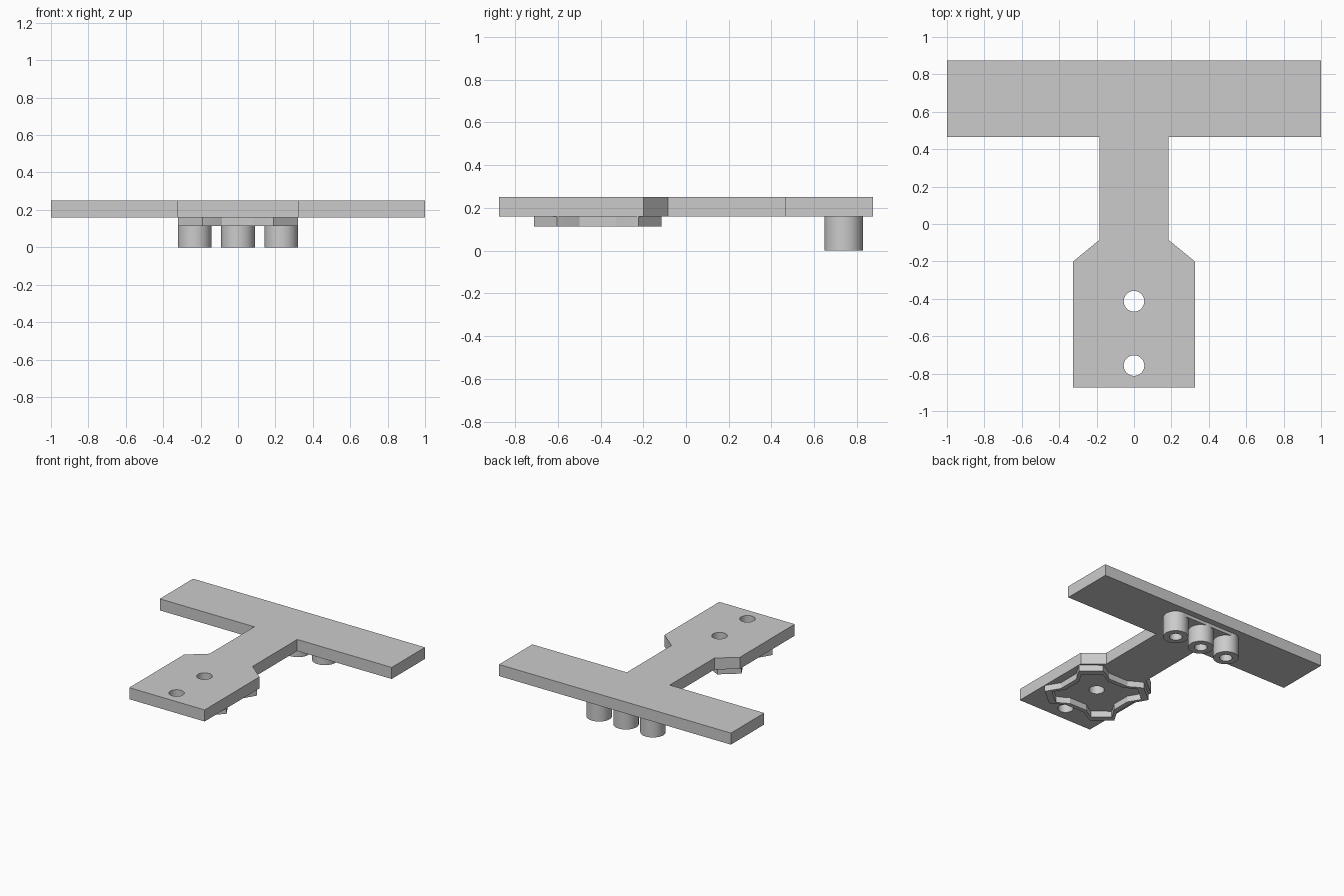
import bpy, bmesh, math

cube = bpy.data.objects.get("Cube")
if cube:
    bpy.data.objects.remove(cube, do_unlink=True)

grey = bpy.data.materials.new("mid grey")
grey.use_nodes = True
COLOUR = (0.6, 0.6, 0.6, 1)
grey.diffuse_color = COLOUR
grey.node_tree.nodes["Principled BSDF"].inputs["Base Color"].default_value = COLOUR


def circle(x, y, r, n=40):
    return [(x + r * math.cos(math.tau * i / n), y + r * math.sin(math.tau * i / n))
            for i in range(n)]


def slab(name, loops, bottom, top):
    """Extrude a filled outline; the loops after the first are holes."""
    curve = bpy.data.curves.new(name, "CURVE")
    curve.dimensions = "2D"
    curve.fill_mode = "BOTH"
    curve.extrude = (top - bottom) / 2
    for loop in loops:
        spline = curve.splines.new("POLY")
        spline.points.add(len(loop) - 1)
        for point, (x, y) in zip(spline.points, loop):
            point.co = (x, y, 0, 1)
        spline.use_cyclic_u = True
    temp = bpy.data.objects.new(name + "_outline", curve)
    bpy.context.collection.objects.link(temp)
    bpy.context.view_layer.update()
    graph = bpy.context.evaluated_depsgraph_get()
    mesh = bpy.data.meshes.new_from_object(temp.evaluated_get(graph))
    bpy.data.objects.remove(temp, do_unlink=True)

    bm = bmesh.new()
    bm.from_mesh(mesh)
    bmesh.ops.remove_doubles(bm, verts=bm.verts, dist=0.0001)
    bmesh.ops.translate(bm, verts=bm.verts, vec=(0, 0, (top + bottom) / 2))
    bmesh.ops.recalc_face_normals(bm, faces=bm.faces)
    bm.to_mesh(mesh)
    bm.free()
    mesh.materials.clear()
    mesh.materials.append(grey)
    obj = bpy.data.objects.new(name, mesh)
    bpy.context.collection.objects.link(obj)
    bpy.ops.object.select_all(action="DESELECT")
    obj.select_set(True)
    bpy.context.view_layer.objects.active = obj
    bpy.ops.object.shade_smooth_by_angle(angle=math.radians(25))
    return obj


PLATE_BOTTOM, PLATE_TOP = 0.16, 0.25
HORN_Y = -0.413

# T-shaped plate with two through holes
half = [(0.325, -0.875), (0.325, -0.2), (0.185, -0.085),
        (0.185, 0.465), (1, 0.465), (1, 0.875)]
outline = half + [(-x, y) for x, y in reversed(half)]
slab("plate", [outline, circle(0, HORN_Y, 0.055), circle(0, -0.757, 0.055)],
     PLATE_BOTTOM, PLATE_TOP)

# Four-lobed rim below the wide end
quarter = [(0.26, 0.085), (0.30, 0.15), (0.322, 0.19),
           (0.19, 0.298), (0.15, 0.28), (0.085, 0.24)]
side = quarter + [(-x, y) for x, y in reversed(quarter)]
lobes = side + [(-x, -y) for x, y in side]


def rim_loop(scale):
    return [(x * scale, HORN_Y + y * scale) for x, y in lobes]


slab("lobed_rim", [rim_loop(1), rim_loop(0.86)], 0.113, PLATE_BOTTOM)

# Three hollow posts below the crossbar, on a shallow pad
POST_Y = 0.738
for label, x in (("right", -0.232), ("middle", 0), ("left", 0.232)):
    slab(label + "_post", [circle(x, POST_Y, 0.09), circle(x, POST_Y, 0.045)],
         0, PLATE_BOTTOM)
slab("post_pad", [[(-0.232, POST_Y - 0.088), (0.232, POST_Y - 0.088),
                   (0.232, POST_Y + 0.088), (-0.232, POST_Y + 0.088)]],
     0.135, PLATE_BOTTOM)
